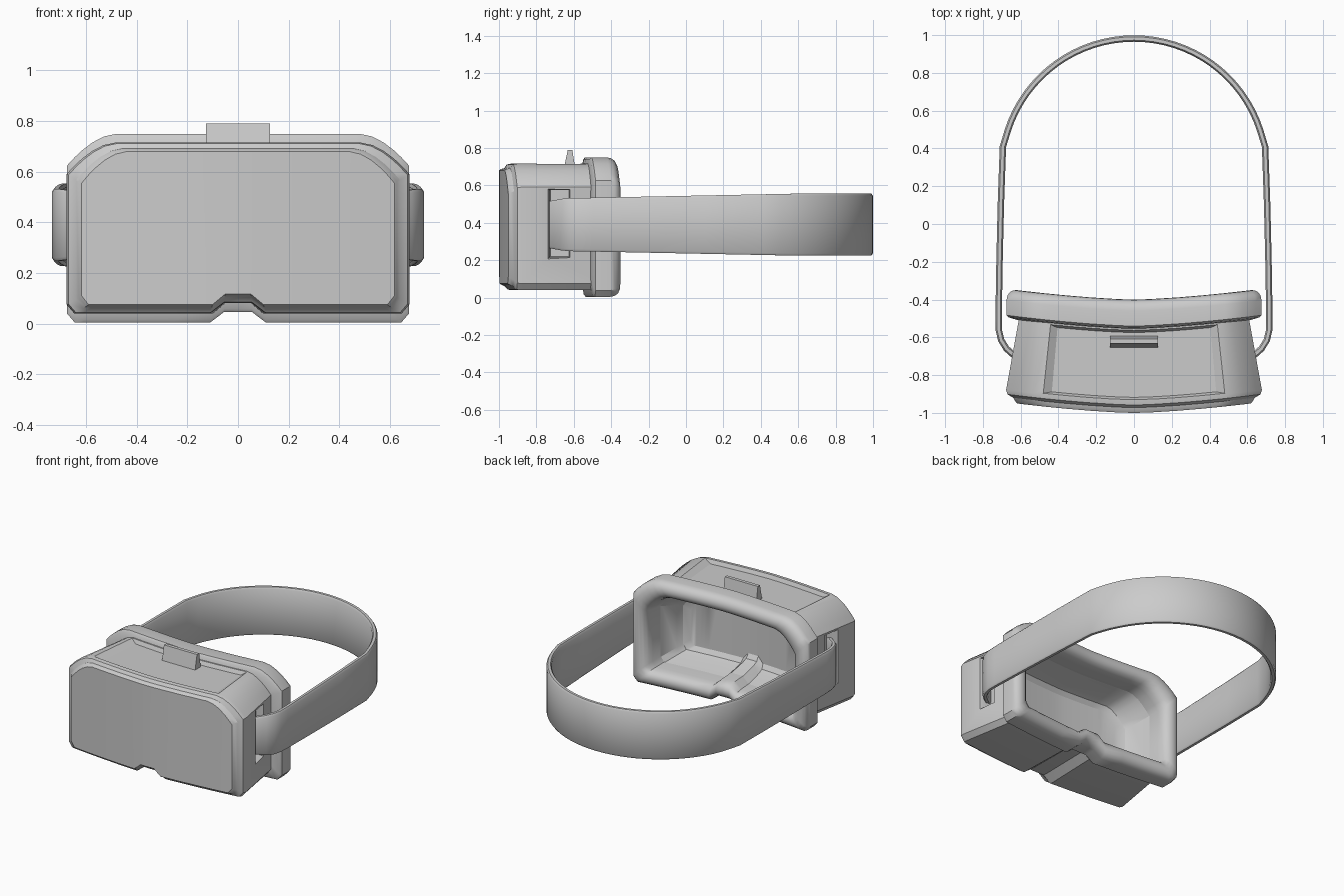
import bpy, bmesh, math

if "Cube" in bpy.data.objects:
    bpy.data.objects.remove(bpy.data.objects["Cube"])

grey = bpy.data.materials.new("plain_grey")
grey.diffuse_color = (0.6, 0.6, 0.6, 1)
grey.use_nodes = True
grey.node_tree.nodes["Principled BSDF"].inputs["Base Color"].default_value = grey.diffuse_color


def loft(name, rings, loop=False):
    """Skin a list of equal rings; ends are closed with strips of quads."""
    bm = bmesh.new()
    vs = [[bm.verts.new(p) for p in r] for r in rings]
    n = len(rings[0])
    pairs = list(zip(vs, vs[1:])) + ([(vs[-1], vs[0])] if loop else [])
    for a, b in pairs:
        for i in range(n):
            j = (i + 1) % n
            bm.faces.new((a[i], a[j], b[j], b[i]))
    if not loop:
        for r in (vs[0], vs[-1]):
            for i in range(n // 2 - 1):
                bm.faces.new((r[i], r[i + 1], r[-2 - i], r[-1 - i]))
    bmesh.ops.recalc_face_normals(bm, faces=bm.faces)
    me = bpy.data.meshes.new(name)
    bm.to_mesh(me)
    bm.free()
    me.materials.append(grey)
    ob = bpy.data.objects.new(name, me)
    bpy.context.collection.objects.link(ob)
    return ob


def activate(ob):
    bpy.ops.object.select_all(action='DESELECT')
    ob.select_set(True)
    bpy.context.view_layer.objects.active = ob


def smooth(ob, deg=30):
    activate(ob)
    bpy.ops.object.shade_smooth_by_angle(angle=math.radians(deg))


def cut(ob, cutter):
    activate(ob)
    m = ob.modifiers.new("cut", 'BOOLEAN')
    m.operation = 'DIFFERENCE'
    m.solver = 'EXACT'
    m.object = cutter
    bpy.ops.object.modifier_apply(modifier=m.name)
    bpy.data.objects.remove(cutter)


def bend(x):
    return 0.05 * (abs(x) / 0.62) ** 1.5


HALF = [0, .055, .11, .25, .38, .48, .53, .575, .615, .645, .675]
XS = [-x for x in HALF[:0:-1]] + HALF


def section(y, w, top, bottom):
    """Headset outline: rounded top corners, nose notch in the bottom."""
    upper, lower = [], []
    for x0 in XS:
        a, x = abs(x0), x0 * w / .675
        drop = .125 * max(0, (a - .48) / .195) ** 1.8
        notch = .042 * min(1, max(0, (.11 - a) / .055))
        rise = .035 * max(0, (a - .645) / .03)
        upper.append((x, y + bend(x), top - drop))
        lower.append((x, y + bend(x), bottom + notch + rise))
    return upper + lower[::-1]


# Hollow body: front plate, bevel, tapered shell, inner cavity
body = loft("headset_body", [section(*s) for s in (
    (-1.0, .618, .680, .075), (-.99, .628, .687, .068), (-.972, .640, .692, .060),
    (-.958, .670, .712, .043), (-.935, .677, .716, .040),
    (-.50, .600, .716, .040), (-.50, .575, .650, .100),
    (-.57, .553, .628, .120), (-.68, .520, .600, .145),
    (-.72, .500, .585, .160), (-.74, .460, .555, .190))])

# Sunken panel in the top
panel = []
for i in range(-4, 5):
    t = i / 4
    col = []
    for z, y, wf in ((.69, -.918, .435), (.73, -.937, .505),
                     (.73, -.556, .465), (.69, -.575, .405)):
        x = t * wf
        col.append((x, y + bend(x), z))
    panel.append(col)
cut(body, loft("panel_cutter", panel))

# Strap sockets in both sides
for s in (-1, 1):
    rings = []
    for x, g in ((.575, 0), (.63, .006), (.72, .035)):
        rings.append([(s * x, y, z) for y, z in (
            (-.725 - g, .22 - g), (-.625 + g * .6, .22 - g),
            (-.625 + g * .6, .575 + g * .4), (-.725 - g, .575 + g * .4))])
    cut(body, loft("socket_cutter", rings))
smooth(body)

# Face cushion: rounded band around the open back
cushion = loft("face_cushion", [section(y, .675 - d, .750 - d, .004 + d) for y, d in (
    (-.55, .012), (-.54, 0), (-.46, 0), (-.435, .005), (-.415, .018), (-.403, .038),
    (-.40, .058), (-.404, .078), (-.418, .096), (-.445, .108), (-.48, .113),
    (-.56, .118), (-.56, .07))], loop=True)
smooth(cushion, 40)

# Top latch: tapered tab
latch = loft("top_latch", [[(x, -.655, .68), (x, -.632, .79), (x, -.608, .79), (x, -.59, .68)]
                           for x in (-.127, .127)])
smooth(latch)

# Head strap: flat band hooked into both sockets
right = [(.575, -.745), (.63, -.70), (.675, -.66), (.703, -.615), (.715, -.565), (.717, -.50),
         (.712, -.20), (.705, .10), (.694, .41)]
arc = [(.702 * math.cos(a), .28 + .702 * math.sin(a))
       for a in (math.radians(18 + 4.5 * k) for k in range(33))]
path = right + arc + [(-x, y) for x, y in right[::-1]]
rings = []
for i, (x, y) in enumerate(path):
    x0, y0 = path[max(i - 1, 0)]
    x1, y1 = path[min(i + 1, len(path) - 1)]
    l = math.hypot(x1 - x0, y1 - y0)
    nx, ny = (y1 - y0) / l, -(x1 - x0) / l
    h = .142 + .024 * min(1, max(0, (y + .6) / 1.2))
    if y < -.64:
        h -= (-.64 - y) * .2
    rings.append([(x + nx * o, y + ny * o, .39 + z) for o, z in (
        (.009, -h), (.017, -h + .012), (.017, h - .012), (.009, h),
        (-.009, h), (-.017, h - .012), (-.017, -h + .012), (-.009, -h))])
smooth(loft("head_strap", rings), 40)
